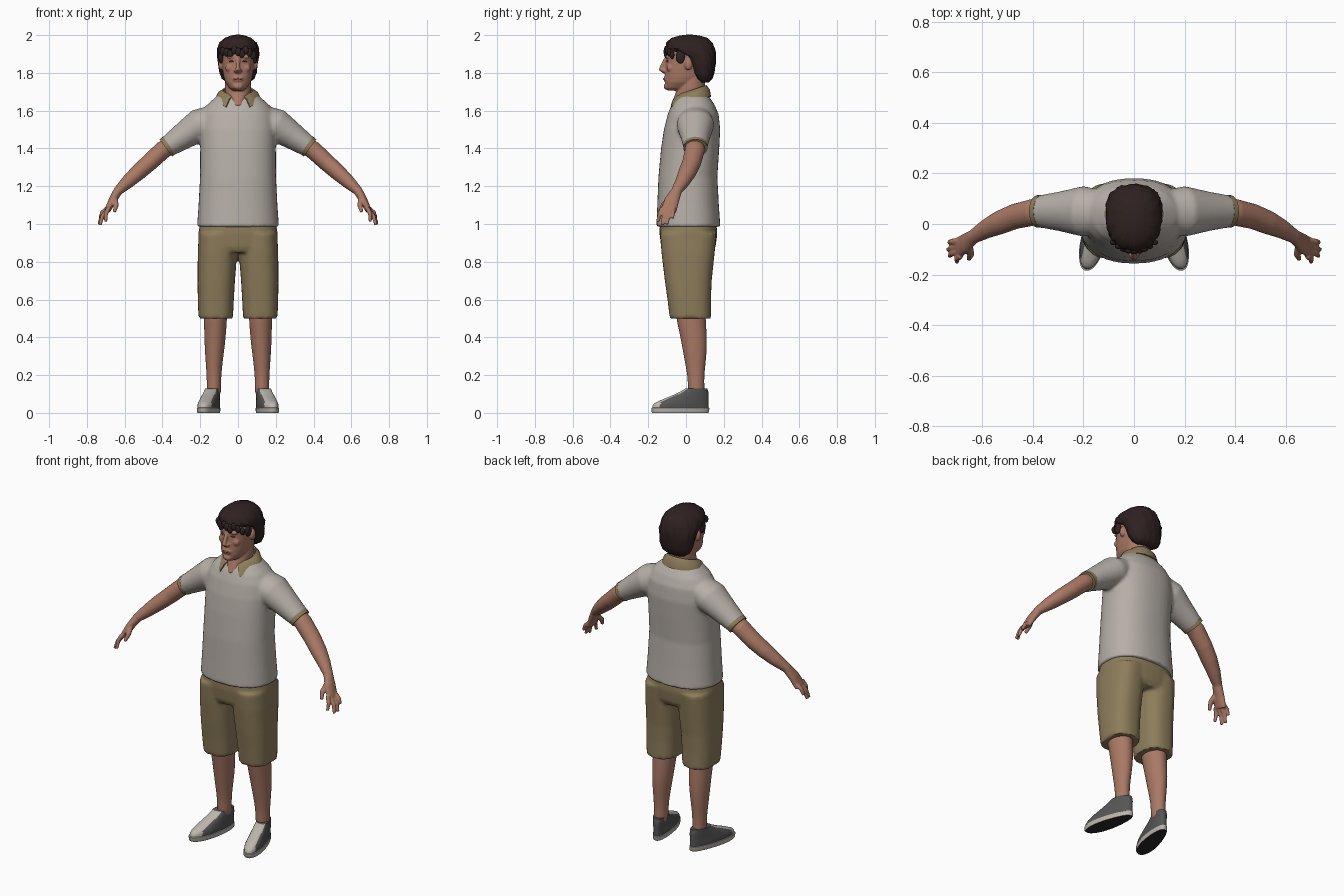
import bpy, bmesh, math
from mathutils import Vector, Matrix

if "Cube" in bpy.data.objects:
    bpy.data.objects.remove(bpy.data.objects["Cube"])


def material(name, r, g, b):
    m = bpy.data.materials.new(name)
    m.diffuse_color = (r, g, b, 1)
    m.use_nodes = True
    m.node_tree.nodes["Principled BSDF"].inputs["Base Color"].default_value = m.diffuse_color
    return m


SKIN = material("skin", 0.40, 0.19, 0.13)
SHIRT = material("shirt_grey", 0.47, 0.43, 0.39)
KHAKI = material("khaki", 0.27, 0.205, 0.105)
HAIR = material("dark_hair", 0.028, 0.016, 0.015)
GREY = material("shoe_grey", 0.095, 0.092, 0.092)
WHITE = material("shoe_white", 0.50, 0.47, 0.42)
RUBBER = material("sole_dark", 0.025, 0.02, 0.02)
LIP = material("lip", 0.27, 0.10, 0.075)
EYE = material("eye_shadow", 0.11, 0.055, 0.04)


def bridge(bm, rings):
    """Skin a list of vertex-position rings and close both ends."""
    vs = [[bm.verts.new(p) for p in r] for r in rings]
    n = len(vs[0])
    for a, b in zip(vs, vs[1:]):
        for i in range(n):
            j = (i + 1) % n
            bm.faces.new((a[i], a[j], b[j], b[i]))
    bm.faces.new(vs[0][::-1])
    bm.faces.new(vs[-1])


def loft(bm, sections, power=2.3, seg=40, shape=None):
    """Stack horizontal superellipses: (z, x0, x1, y0, y1)."""
    rings = []
    for z, x0, x1, y0, y1 in sections:
        ring = []
        for i in range(seg):
            a = 2 * math.pi * i / seg
            c, s = math.cos(a), math.sin(a)
            k = 2 / power
            p = Vector(((x0 + x1) / 2 + (x1 - x0) / 2 * math.copysign(abs(c) ** k, c),
                        (y0 + y1) / 2 + (y1 - y0) / 2 * math.copysign(abs(s) ** k, s), z))
            ring.append(shape(p, a) if shape else p)
        rings.append(ring)
    bridge(bm, rings)


def centred(rows):
    return [(z, -w, w, y0, y1) for z, w, y0, y1 in rows]


def tube(bm, pts, seg=20):
    """Tube along a path: (x, y, z, radius along y, other radius)."""
    c = [Vector(p[:3]) for p in pts]
    rings = []
    for i, p in enumerate(pts):
        t = (c[min(i + 1, len(c) - 1)] - c[max(i - 1, 0)]).normalized()
        u = Vector((0, 1, 0))
        u = (u - t * u.dot(t)).normalized()
        v = t.cross(u)
        rings.append([c[i] + u * p[3] * math.cos(a) + v * p[4] * math.sin(a)
                      for a in (2 * math.pi * k / seg for k in range(seg))])
    bridge(bm, rings)


def blob(bm, loc, size):
    bmesh.ops.create_uvsphere(bm, u_segments=20, v_segments=12, radius=1,
                              matrix=Matrix.Translation(loc) @ Matrix.Diagonal((*size, 1)))


def mirror(bm):
    geom = bm.verts[:] + bm.edges[:] + bm.faces[:]
    new = bmesh.ops.duplicate(bm, geom=geom)["geom"]
    for v in new:
        if isinstance(v, bmesh.types.BMVert):
            v.co.x *= -1


def finish(name, bm, mats, voxel=0, smooth=0, subsurf=0, thick=0, angle=50):
    """Make the object; a voxel size fuses overlapping pieces into one skin."""
    bmesh.ops.recalc_face_normals(bm, faces=bm.faces[:])
    me = bpy.data.meshes.new(name)
    bm.to_mesh(me)
    bm.free()
    for m in mats:
        me.materials.append(m)
    ob = bpy.data.objects.new(name, me)
    bpy.context.collection.objects.link(ob)
    if thick:
        ob.modifiers.new("thickness", 'SOLIDIFY').thickness = thick
    if voxel:
        r = ob.modifiers.new("fuse", 'REMESH')
        r.mode = 'VOXEL'
        r.voxel_size = voxel
    if smooth:
        s = ob.modifiers.new("soften", 'SMOOTH')
        s.factor, s.iterations = 0.5, smooth
    if subsurf:
        ob.modifiers.new("round", 'SUBSURF').levels = subsurf
    if ob.modifiers:
        dg = bpy.context.evaluated_depsgraph_get()
        ob.data = bpy.data.meshes.new_from_object(ob.evaluated_get(dg))
        ob.modifiers.clear()
        ob.data.name = name
    bpy.ops.object.select_all(action='DESELECT')
    ob.select_set(True)
    bpy.context.view_layer.objects.active = ob
    bpy.ops.object.shade_smooth_by_angle(angle=math.radians(angle))
    return ob


# Shirt: two sleeves fused with the torso
bm = bmesh.new()
tube(bm, [(.10, .045, 1.58, .08, .06), (.20, .05, 1.525, .10, .088),
          (.29, .05, 1.465, .079, .071), (.378, .05, 1.406, .063, .055)], 28)
mirror(bm)
loft(bm, centred([(.985, .217, -.157, .182), (1.1, .209, -.152, .174), (1.25, .201, -.146, .166),
                  (1.4, .20, -.132, .176), (1.5, .203, -.117, .181), (1.58, .193, -.097, .173),
                  (1.63, .165, -.077, .152), (1.675, .115, -.05, .122), (1.69, .085, -.03, .10)]))
finish("polo_shirt", bm, [SHIRT], voxel=.01, smooth=4)

# Sleeve trim
bm = bmesh.new()
tube(bm, [(.364, .05, 1.416, .065, .057), (.382, .05, 1.403, .064, .056)], 28)
mirror(bm)
finish("sleeve_trim", bm, [KHAKI])

# Collar: folded band around the neck, open at the front
bm = bmesh.new()
N = 32
rows = []
for i in range(N + 1):
    t = 2 * i / N - 1
    drop = max(0, abs(t) - .6) / .4
    a, b = math.radians(162 * t), math.radians(147 * t)
    top = Vector((.08 * math.sin(a), .033 + .075 * math.cos(a), 1.71 + .025 * math.cos(a)))
    low = Vector((.118 * math.sin(b), .033 + (.10 if abs(b) < math.pi / 2 else .137) * math.cos(b),
                  1.672 - .052 * drop))
    mid = (top + low) / 2 + Vector((.006 * math.sin(a), .006 * math.cos(a), .008))
    rows.append([bm.verts.new(p) for p in (top, mid, low)])
for p, q in zip(rows, rows[1:]):
    for k in range(2):
        bm.faces.new((p[k], q[k], q[k + 1], p[k + 1]))
finish("collar", bm, [KHAKI], thick=.008)

# Shorts: two legs fused with the hips
bm = bmesh.new()
loft(bm, [(.50, .027, .209, -.086, .132), (.60, .022, .213, -.098, .132), (.70, .016, .214, -.112, .136),
          (.85, .004, .213, -.13, .152), (.95, .0, .208, -.137, .162)], 2.5)
mirror(bm)
loft(bm, centred([(.85, .19, -.12, .14), (.88, .21, -.132, .157), (.95, .21, -.14, .166),
                  (1.03, .197, -.138, .158)]), 2.5)
finish("shorts", bm, [KHAKI], voxel=.01, smooth=3)

# Lower legs
bm = bmesh.new()
loft(bm, [(.08, .09, .166, .012, .10), (.14, .09, .165, .01, .097), (.20, .089, .166, .008, .096),
          (.28, .08, .172, -.008, .106), (.36, .069, .177, -.022, .112), (.44, .062, .179, -.038, .108),
          (.50, .058, .181, -.052, .105), (.58, .055, .185, -.06, .10)], 2, 28)
mirror(bm)
finish("lower_legs", bm, [SKIN], subsurf=1)

# Arms with palms, fingers and thumbs
bm = bmesh.new()
tube(bm, [(.33, .05, 1.435, .05, .046), (.40, .046, 1.39, .053, .048), (.47, .03, 1.325, .05, .046),
          (.53, .006, 1.272, .047, .043), (.585, -.02, 1.222, .038, .036), (.635, -.05, 1.175, .028, .025),
          (.665, -.075, 1.125, .039, .021), (.692, -.092, 1.07, .042, .016)])
FINGERS = [((.685, -.126, 1.085), (.70, -.150, 1.012)), ((.69, -.106, 1.075), (.73, -.127, .995)),
           ((.692, -.086, 1.075), (.736, -.102, .998)), ((.69, -.066, 1.085), (.732, -.072, 1.03))]
for base, tip in FINGERS:
    b, e = Vector(base), Vector(tip)
    k = (b + e) / 2 + Vector((.008, 0, .004))
    tube(bm, [(*b, .0125, .0125), (*k, .0115, .0115), (*e, .0085, .0085)], 12)
tube(bm, [(.655, -.08, 1.14, .018, .018), (.645, -.12, 1.10, .014, .014),
          (.654, -.14, 1.063, .009, .009)], 12)
mirror(bm)
finish("arms_and_hands", bm, [SKIN], voxel=.005, smooth=2)

# Head with neck, nose, brow, cheeks and ears
bm = bmesh.new()
for s in (-1, 1):
    blob(bm, (s * .014, -.117, 1.812), (.010, .012, .009))
    blob(bm, (s * .034, -.094, 1.884), (.026, .014, .009))
    blob(bm, (s * .043, -.083, 1.825), (.024, .02, .022))
    blob(bm, (s * .092, .012, 1.845), (.012, .02, .03))
tube(bm, [(0, -.10, 1.885, .010, .012), (0, -.118, 1.85, .012, .011),
          (0, -.133, 1.817, .013, .013), (0, -.112, 1.802, .008, .012)], 14)
blob(bm, (0, -.106, 1.728), (.026, .012, .016))
blob(bm, (0, -.109, 1.768), (.03, .010, .016))
loft(bm, centred([(1.60, .03, -.06, .06), (1.63, .045, -.081, .08), (1.68, .065, -.06, .10),
                  (1.72, .07, -.045, .10), (1.79, .07, -.02, .10)]), 2)
loft(bm, centred([(1.706, .026, -.098, .0), (1.72, .046, -.109, .03), (1.75, .067, -.111, .07),
                  (1.78, .076, -.111, .10), (1.82, .082, -.109, .125), (1.86, .086, -.106, .135),
                  (1.90, .089, -.104, .14), (1.94, .085, -.09, .135), (1.97, .07, -.06, .11),
                  (1.985, .04, -.02, .07)]))
finish("head", bm, [SKIN], voxel=.005, smooth=3)

# Eyes and lips
bm = bmesh.new()
blob(bm, (.034, -.099, 1.861), (.014, .006, .0045))
mirror(bm)
finish("eyes", bm, [EYE])
bm = bmesh.new()
blob(bm, (0, -.115, 1.767), (.025, .006, .0055))
finish("lips", bm, [LIP])


# Hair: cap with rippled strands, plus fringe locks
def strands(p, a):
    k = 1 + .018 * math.sin(13 * a + 40 * p.z) + .012 * math.sin(23 * a - 60 * p.z)
    return Vector((p.x * k, .03 + (p.y - .03) * k, p.z))


bm = bmesh.new()
loft(bm, centred([(1.748, .055, .075, .118), (1.768, .085, .05, .138), (1.80, .098, .028, .15),
                  (1.85, .105, .006, .156), (1.89, .110, -.022, .158), (1.908, .111, -.072, .156),
                  (1.93, .110, -.106, .152), (1.96, .098, -.104, .14), (1.985, .07, -.075, .115),
                  (1.998, .035, -.03, .07), (2.002, .012, .0, .035)]), 2.2, 72, strands)
for i in range(9):
    x = -.08 + .02 * i
    y = -.108 + 5.5 * x * x
    blob(bm, (x, y, 1.922 - .010 * (i % 3) - 1.2 * x * x), (.016, .011, .022))
for s in (-1, 1):
    blob(bm, (s * .09, -.03, 1.885), (.012, .024, .035))
finish("hair", bm, [HAIR])


# Shoes: toes turned outwards, colours set by height and position
def centre_x(y):
    return .128 - .22 * (y - .08)


def turn_out(p, a):
    ball = 1 + .12 * math.cos((p.y + .09) * 14)
    return Vector((centre_x(p.y) + p.x * ball, p.y, p.z))


bm = bmesh.new()
loft(bm, centred([(0, .045, -.178, .118), (.006, .047, -.183, .122), (.026, .047, -.184, .124),
                  (.028, .044, -.178, .12), (.04, .045, -.176, .12), (.052, .044, -.165, .12),
                  (.062, .043, -.145, .12), (.074, .042, -.118, .12), (.086, .041, -.088, .12),
                  (.098, .040, -.06, .12), (.112, .039, -.032, .118), (.128, .038, -.004, .113)]),
     2.4, 48, turn_out)
bmesh.ops.recalc_face_normals(bm, faces=bm.faces[:])
for f in bm.faces:
    c = f.calc_center_median()
    if f.normal.z < -.8 and c.z < .003:
        f.material_index = 2
    elif c.z < .027 or (c.z < .06 and c.y < -.135):
        f.material_index = 1
    elif c.z > .063 and c.y < .02 and abs(c.x - centre_x(c.y)) < .030:
        f.material_index = 1
mirror(bm)
finish("shoes", bm, [GREY, WHITE, RUBBER])
